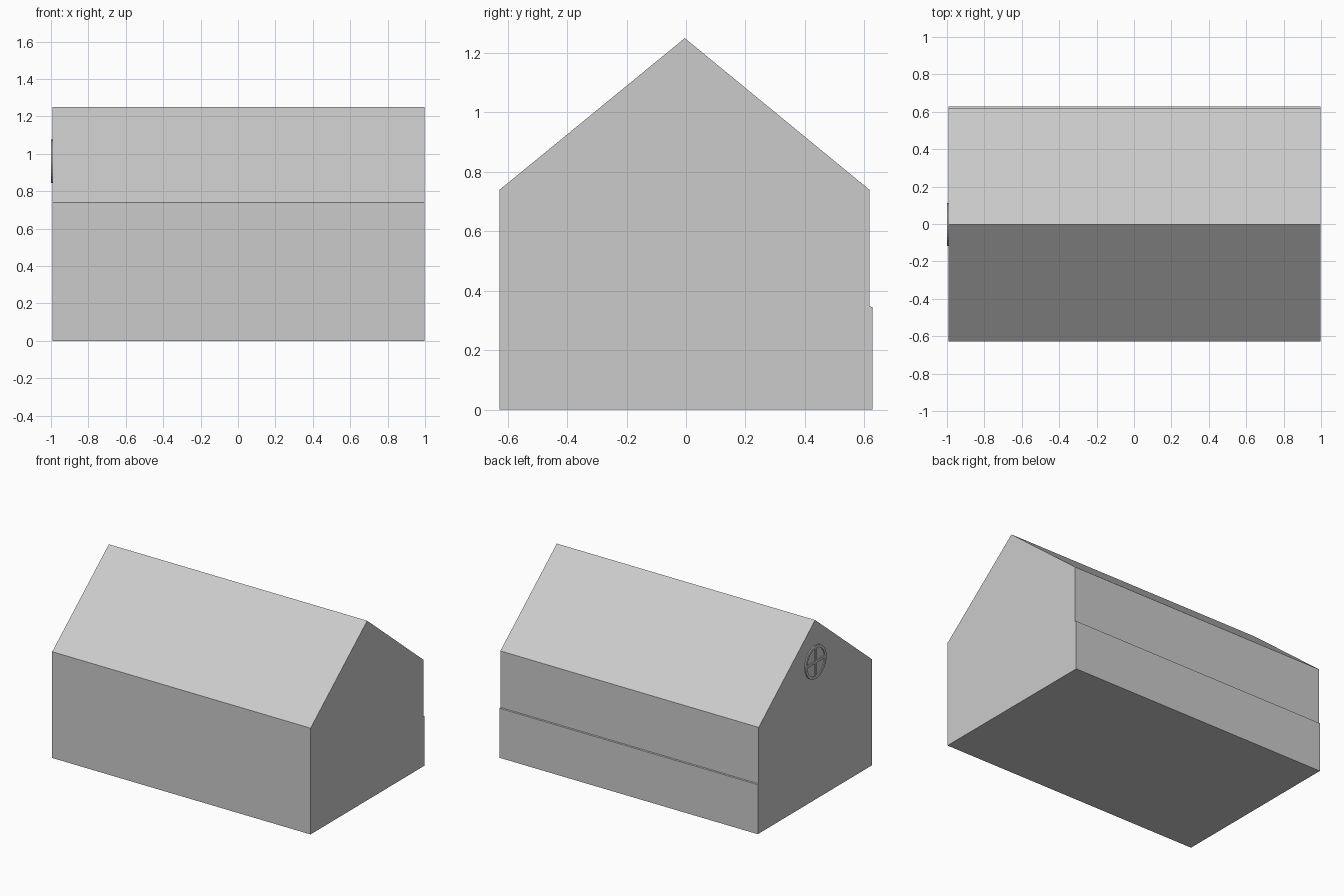
import bpy, bmesh
from math import radians
from mathutils import Matrix, Vector

if "Cube" in bpy.data.objects:
    bpy.data.objects.remove(bpy.data.objects["Cube"])

X0, X1 = -0.992, 0.998
WIN = Vector((X0, -0.003, 0.96))
R_OUT, R_IN = 0.115, 0.097


def finish(name, bm):
    bmesh.ops.recalc_face_normals(bm, faces=bm.faces)
    mesh = bpy.data.meshes.new(name)
    bm.to_mesh(mesh)
    bm.free()
    obj = bpy.data.objects.new(name, mesh)
    bpy.context.collection.objects.link(obj)
    return obj


def box(name, center, size):
    bm = bmesh.new()
    bmesh.ops.create_cube(bm, size=1, matrix=Matrix.Translation(center) @ Matrix.Diagonal((*size, 1)))
    return finish(name, bm)


# gabled house body, with the low plinth step along the back wall
profile = [(-0.627, 0), (-0.627, 0.74), (-0.004, 1.25), (0.617, 0.74),
           (0.617, 0.347), (0.627, 0.345), (0.627, 0)]
bm = bmesh.new()
face = bm.faces.new([bm.verts.new((X0, y, z)) for y, z in profile])
ext = bmesh.ops.extrude_face_region(bm, geom=[face], use_keep_orig=True)
moved = [g for g in ext["geom"] if isinstance(g, bmesh.types.BMVert)]
bmesh.ops.translate(bm, verts=moved, vec=(X1 - X0, 0, 0))
finish("house_body", bm)

# round window frame: rectangular section spun around the x axis
bm = bmesh.new()
section = [(0.002, R_IN), (-0.008, R_IN), (-0.008, R_OUT), (0.002, R_OUT)]
verts = [bm.verts.new(WIN + Vector((x, 0, r))) for x, r in section]
edges = [bm.edges.new((verts[i], verts[(i + 1) % 4])) for i in range(4)]
bmesh.ops.spin(bm, geom=verts + edges, cent=WIN, axis=(1, 0, 0),
               angle=radians(360), steps=32, use_duplicate=False)
bmesh.ops.remove_doubles(bm, verts=bm.verts, dist=0.0005)
finish("window_frame", bm)

# window pane
bm = bmesh.new()
bmesh.ops.create_cone(bm, cap_ends=True, segments=32, radius1=R_IN + 0.002,
                      radius2=R_IN + 0.002, depth=0.004,
                      matrix=Matrix.Translation(WIN) @ Matrix.Rotation(radians(90), 4, 'Y'))
finish("window_pane", bm)

# crossed glazing bars
bar_center = WIN + Vector((-0.003, 0, 0))
box("window_bar_vertical", bar_center, (0.009, 0.016, 2 * R_IN + 0.004))
box("window_bar_horizontal", bar_center, (0.009, 2 * R_IN + 0.004, 0.016))
